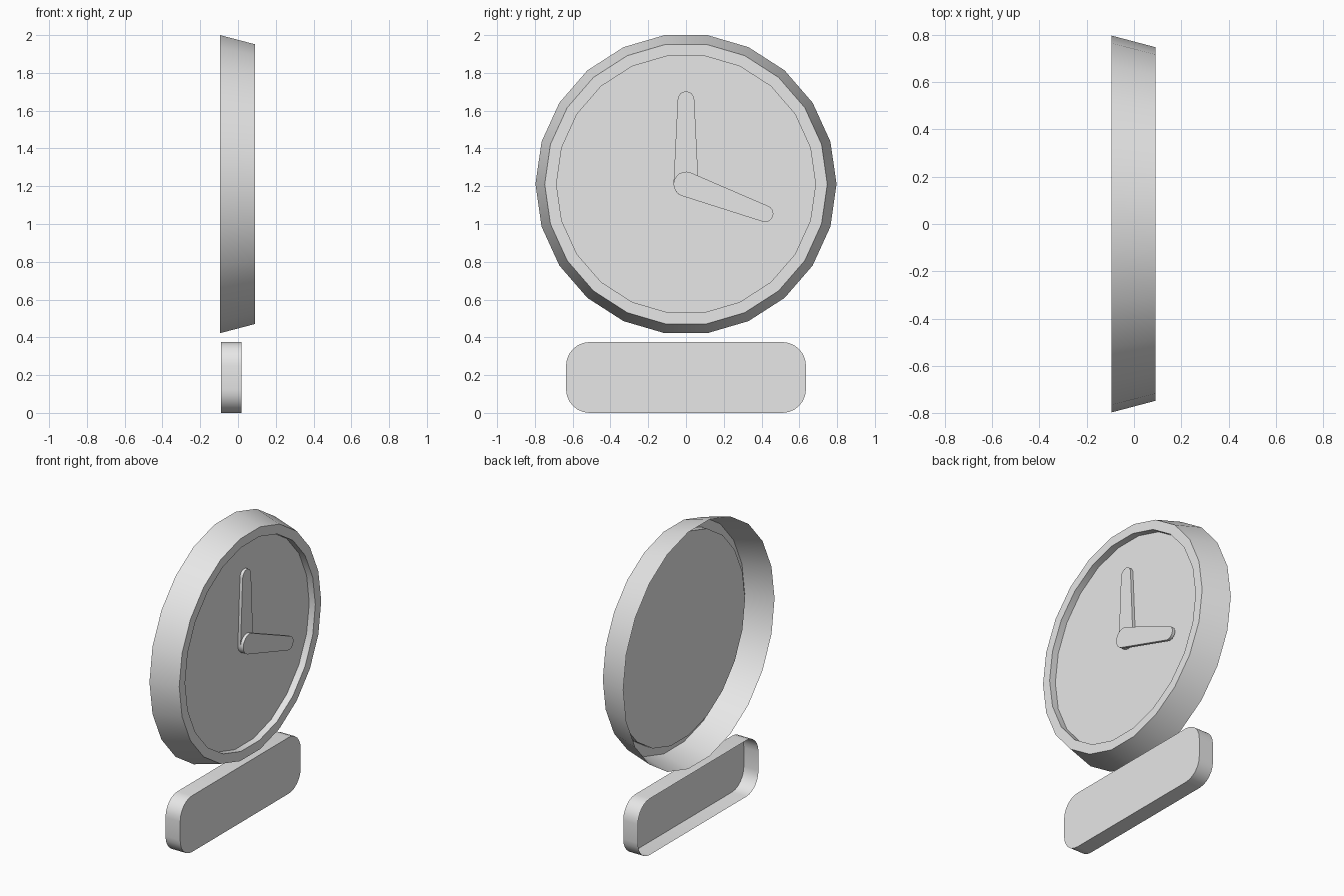
import bpy, bmesh
from math import sin, cos, pi, radians

cube = bpy.data.objects.get("Cube")
if cube:
    bpy.data.objects.remove(cube)

grey = bpy.data.materials.new("light grey")
grey.use_nodes = True
colour = (0.8, 0.8, 0.8, 1)
grey.diffuse_color = colour
grey.node_tree.nodes["Principled BSDF"].inputs["Base Color"].default_value = colour

CENTRE = 1.211   # height of the dial centre
SIDES = 22
DIAL_X = 0.045


def loft(name, loops, cap_front=False, cap_back=False, smooth=30):
    """Join (x, outline) loops, listed back to front, into a shell."""
    bm = bmesh.new()
    rings = [[bm.verts.new((x, y, z)) for y, z in outline] for x, outline in loops]
    for a, b in zip(rings, rings[1:]):
        n = len(a)
        for i in range(n):
            j = (i + 1) % n
            bm.faces.new((a[i], a[j], b[j], b[i]))
    if cap_front:
        bm.faces.new(rings[-1])
    if cap_back:
        bm.faces.new(rings[0][::-1])
    mesh = bpy.data.meshes.new(name)
    bm.to_mesh(mesh)
    bm.free()
    mesh.materials.append(grey)
    obj = bpy.data.objects.new(name, mesh)
    bpy.context.collection.objects.link(obj)
    bpy.ops.object.select_all(action='DESELECT')
    obj.select_set(True)
    bpy.context.view_layer.objects.active = obj
    bpy.ops.object.shade_smooth_by_angle(angle=radians(smooth))
    return obj


def arc(y, z, r, start, end, steps):
    angles = [start + (end - start) * i / steps for i in range(steps + 1)]
    return [(y + r * cos(a), z + r * sin(a)) for a in angles]


def circle(r):
    return arc(0, CENTRE, r, 0, 2 * pi, SIDES)[:-1]


def hand(name, angle, length, back, front):
    """Tapered hand with a round hub and a round tip."""
    hub = arc(0, CENTRE, 0.066, angle + pi / 2, angle + 3 * pi / 2, 10)
    tip = arc(length * cos(angle), CENTRE + length * sin(angle), 0.044,
              angle - pi / 2, angle + pi / 2, 8)
    outline = hub + tip
    loft(name, [(back, outline), (front, outline)], True, True)


# Tapered case, open at the back, with a flat rim and a recess
loft("case", [(-0.095, circle(0.797)), (0.09, circle(0.748)),
              (0.09, circle(0.686)), (DIAL_X, circle(0.686))])
loft("dial", [(DIAL_X, circle(0.686))], cap_front=True)

# Hands
hand("minute_hand", pi / 2, 0.447, DIAL_X, 0.065)
hand("hour_hand", radians(-20.5), 0.447, 0.065, 0.085)

# Rounded base plate, open at the back
R = 0.125
base = []
for k, (y, z) in enumerate([(0.635 - R, 0.375 - R), (R - 0.635, 0.375 - R),
                            (R - 0.635, R), (0.635 - R, R)]):
    base += arc(y, z, R, k * pi / 2, (k + 1) * pi / 2, 6)
loft("base", [(-0.09, base), (0.018, base)], cap_front=True)
